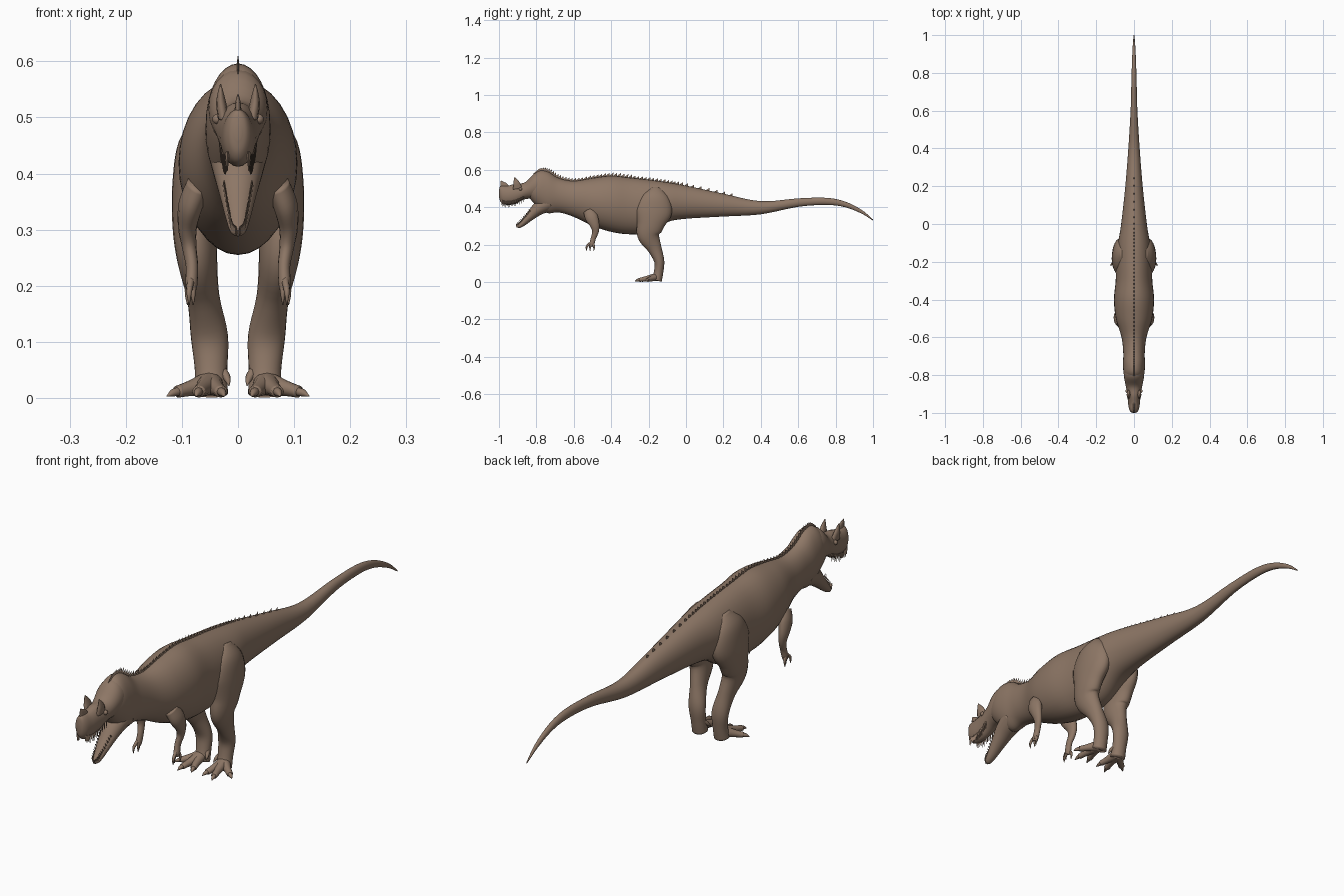
import bpy
import bmesh
from math import sin, cos, pi
from mathutils import Matrix, Vector

cube = bpy.data.objects.get("Cube")
if cube:
    bpy.data.objects.remove(cube, do_unlink=True)

skin = bpy.data.materials.new("brown_skin")
skin.use_nodes = True
skin.diffuse_color = (0.27, 0.185, 0.133, 1)
shader = skin.node_tree.nodes["Principled BSDF"]
shader.inputs["Base Color"].default_value = skin.diffuse_color
shader.inputs["Roughness"].default_value = 0.8


def finish(name, bm, smooth=True):
    """Turn a bmesh into a named, coloured object."""
    bmesh.ops.recalc_face_normals(bm, faces=bm.faces)
    for face in bm.faces:
        face.smooth = smooth
    mesh = bpy.data.meshes.new(name)
    bm.to_mesh(mesh)
    bm.free()
    mesh.materials.append(skin)
    obj = bpy.data.objects.new(name, mesh)
    bpy.context.collection.objects.link(obj)
    return obj


def smooth_rows(rows, steps):
    """Catmull-Rom interpolation of section rows."""
    rows = [Vector(r) for r in rows]
    padded = [rows[0]] + rows + [rows[-1]]
    dense = []
    for p, a, b, n in zip(padded, padded[1:], padded[2:], padded[3:]):
        for i in range(steps):
            t = i / steps
            dense.append(a + t / 2 * ((b - p) + t * ((2 * p - 5 * a + 4 * b - n)
                         + t * (3 * a - p - 3 * b + n))))
    return dense + [rows[-1]]


def loft(name, rows, steps=5, sides=20, upright=False, bm=None):
    """Skin elliptical sections given as x, y, z, half width, half depth."""
    dense = smooth_rows(rows, steps)
    own = bm is None
    bm = bm or bmesh.new()
    centres = [r.xyz for r in dense]
    rings = []
    for i, row in enumerate(dense):
        along = centres[min(i + 1, len(dense) - 1)] - centres[max(i - 1, 0)]
        along.normalize()
        side = Vector((1, 0, 0))
        side = (side - along * side.dot(along)).normalized()
        depth = along.cross(side)
        if upright:
            side, depth = Vector((1, 0, 0)), Vector((0, 0, 1))
        ring = []
        for k in range(sides):
            turn = 2 * pi * k / sides
            ring.append(bm.verts.new(centres[i] + side * cos(turn) * max(row[3], 0.0005)
                                     + depth * sin(turn) * max(row[4], 0.0005)))
        rings.append(ring)
    for a, b in zip(rings, rings[1:]):
        for k in range(sides):
            j = (k + 1) % sides
            bm.faces.new((a[k], a[j], b[j], b[k]))
    bm.faces.new(rings[0])
    bm.faces.new(rings[-1])
    if own:
        finish(name, bm)
    return dense


def outline(rows):
    """Convert y, bottom, top, half width rows to loft sections."""
    return [(0, y, (lo + hi) / 2, w, (hi - lo) / 2) for y, lo, hi, w in rows]


def spike(bm, place, lean, width, length, height):
    """Add a four-sided pointed spike standing on a place."""
    shape = Matrix.Diagonal((width, length, height, 1))
    lift = Matrix.Translation((0, 0, height / 2))
    bmesh.ops.create_cone(bm, cap_ends=True, segments=4, radius1=1, radius2=0, depth=1,
                          matrix=Matrix.Translation(place) @ Matrix.Rotation(lean, 4, "X") @ lift @ shape)


# Tail, torso and neck in one skin
body = loft("body", outline([
    (1, .328, .334, .002), (.94, .365, .385, .007), (.85, .4, .43, .011),
    (.75, .412, .45, .014), (.6, .402, .447, .018), (.4, .362, .432, .03),
    (.2, .35, .472, .046), (0, .338, .515, .068), (-.1, .32, .533, .084),
    (-.2, .265, .547, .094), (-.3, .255, .558, .097), (-.4, .268, .568, .106),
    (-.5, .3, .556, .096), (-.6, .348, .54, .066), (-.68, .372, .555, .057),
    (-.74, .368, .59, .058), (-.79, .4, .592, .055), (-.83, .44, .55, .042),
    (-.85, .47, .51, .02)]), sides=32, upright=True)

# Ridge of small spikes down the back
ridge = bmesh.new()
for row in body:
    if -.81 < row.y < .25:
        tall = .02 if row.y < -.3 else .015
        spike(ridge, (0, row.y, row.z + row[4] - .005), -.5, .003, .011, tall + .005)
finish("back_ridge", ridge, False)

# Upper head and lower jaw
skull = loft("skull", outline([
    (-.72, .45, .57, .045), (-.8, .445, .585, .053), (-.86, .443, .533, .043),
    (-.91, .418, .526, .035), (-.95, .412, .515, .031), (-.98, .418, .515, .026),
    (-.995, .435, .51, .017), (-1, .46, .485, .006)]), sides=24, upright=True)
jaw = loft("lower_jaw", [
    (0, -.73, .425, .05, .045), (0, -.785, .395, .042, .037), (0, -.83, .355, .031, .025),
    (0, -.87, .317, .021, .017), (0, -.892, .298, .014, .011), (0, -.9, .291, .004, .004)])

# Teeth along both jaws
teeth = bmesh.new()
for sx in (1, -1):
    for row in skull:
        if -.985 < row.y < -.865:
            spike(teeth, (sx * row[3] * .75, row.y, row.z - row[4] * .6), pi, .0035, .0045, .036)
    for row in jaw:
        if row.y < -.815:
            base = row.xyz + Vector((sx * row[3] * .75, -.4 * row[4], .5 * row[4]))
            spike(teeth, base, .6, .003, .004, .016)
finish("teeth", teeth, False)

# Nose horn
loft("nose_horn", [(0, -.968, .5, .008, .03), (0, -.974, .515, .006, .022),
                   (0, -.984, .53, .004, .011), (0, -.99, .541, .001, .002)], sides=10)

for sx, label in ((1, "left"), (-1, "right")):
    def limb(name, rows, bm=None, **options):
        loft(label + "_" + name, [(sx * x, *rest) for x, *rest in rows], bm=bm, **options)

    # Brow horn and eye
    limb("brow_horn", [(.026, -.9, .5, .01, .026), (.03, -.905, .525, .009, .019),
                       (.031, -.912, .545, .005, .01), (.031, -.917, .559, .001, .002)], sides=10)
    eye = bmesh.new()
    bmesh.ops.create_uvsphere(eye, u_segments=12, v_segments=8, radius=.009,
                              matrix=Matrix.Translation((sx * .037, -.885, .497)))
    finish(label + "_eye", eye)

    # Hind leg
    limb("hind_leg", [
        (.05, -.16, .5, .02, .03), (.064, -.165, .45, .042, .08), (.072, -.175, .38, .045, .1),
        (.077, -.19, .31, .04, .074), (.073, -.2, .25, .036, .06), (.062, -.168, .18, .029, .038),
        (.051, -.143, .11, .033, .027), (.048, -.147, .05, .029, .025), (.048, -.157, .008, .03, .028)],
        sides=24, upright=False)

    # Foot with three toes, claws and a small inner claw
    foot = bmesh.new()
    for tx, ty in ((.108, -.205), (.07, -.25), (.03, -.237)):
        start, tip = Vector((.05, -.16, .026)), Vector((tx, ty, .011))
        middle = start.lerp(tip, .6)
        ahead = (tip - start).normalized() * .024
        limb("toe", [(*start, .024, .022), (*middle, .014, .014), (*tip, .012, .0105)], bm=foot, sides=12)
        limb("claw", [(*(tip - ahead * .3), .008, .008), (*(tip + ahead * .4), .007, .007),
                      (tip.x + ahead.x, tip.y + ahead.y, .003, .001, .001)], bm=foot, sides=8)
    limb("inner_claw", [(.03, -.15, .05, .01, .01), (.02, -.165, .036, .007, .007),
                        (.016, -.178, .022, .001, .001)], bm=foot, sides=8)
    finish(label + "_foot", foot)

    # Arm with clawed fingers
    limb("arm", [
        (.07, -.52, .38, .022, .03), (.084, -.505, .345, .022, .035), (.09, -.488, .305, .017, .026),
        (.087, -.484, .27, .013, .018), (.082, -.495, .235, .011, .014), (.083, -.503, .205, .011, .014),
        (.083, -.507, .19, .008, .012)], sides=14)
    hand = bmesh.new()
    for fx, fy in ((.087, -.53), (.08, -.512), (.09, -.492)):
        limb("finger", [(.083, -.503, .215, .007, .007), (fx, fy, .19, .005, .006),
                        (fx, fy - .001, .166, .001, .001)], bm=hand, sides=8)
    finish(label + "_hand", hand)
